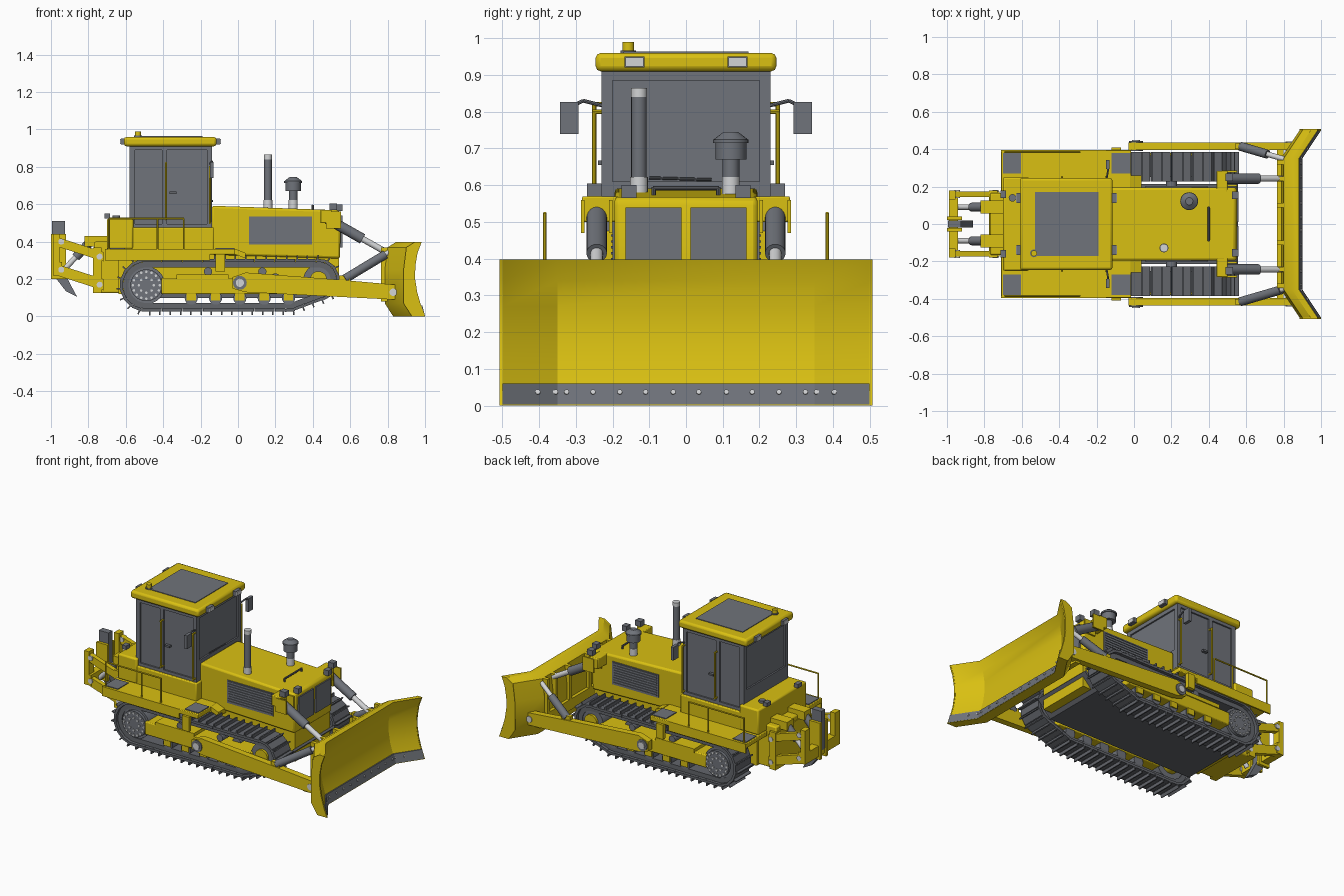
import bpy, bmesh, math
from mathutils import Vector, Matrix


def material(name, rgb):
    m = bpy.data.materials.new(name)
    m.diffuse_color = (*rgb, 1)
    return m


YEL = material("yellow paint", (0.70, 0.53, 0.006))
GREY = material("grey panel", (0.16, 0.172, 0.196))
DARK = material("track steel", (0.125, 0.132, 0.148))
SILV = material("bright steel", (0.65, 0.66, 0.67))


def finish(name, bm, mat, bevel=0):
    bmesh.ops.recalc_face_normals(bm, faces=bm.faces)
    me = bpy.data.meshes.new(name)
    bm.to_mesh(me)
    bm.free()
    me.materials.append(mat)
    ob = bpy.data.objects.new(name, me)
    bpy.context.collection.objects.link(ob)
    if bevel:
        mod = ob.modifiers.new("bevel", 'BEVEL')
        mod.width, mod.segments = bevel, 2
    return ob


def loft(name, sections, mat, bevel=0):
    """Skin a list of equal rings of points and cap both ends."""
    bm = bmesh.new()
    rings = [[bm.verts.new(p) for p in s] for s in sections]
    n = len(rings[0])
    for a, b in zip(rings, rings[1:]):
        for i in range(n):
            bm.faces.new((a[i], a[(i + 1) % n], b[(i + 1) % n], b[i]))
    bm.faces.new(rings[0])
    bm.faces.new(rings[-1])
    return finish(name, bm, mat, bevel)


def prism(name, pts, y0, y1, mat, bevel=0):
    return loft(name, [[(x, y, z) for x, z in pts] for y in (y0, y1)], mat, bevel)


def box(name, x0, x1, y0, y1, z0, z1, mat, bevel=0):
    return prism(name, [(x0, z0), (x1, z0), (x1, z1), (x0, z1)], y0, y1, mat, bevel)


def rod(name, p, q, r, mat, r2=None, seg=20):
    p, q = Vector(p), Vector(q)
    rot = (q - p).to_track_quat('Z', 'Y').to_matrix().to_4x4()
    bm = bmesh.new()
    bmesh.ops.create_cone(bm, cap_ends=True, segments=seg, radius1=r, radius2=r if r2 is None else r2,
                          depth=(q - p).length, matrix=Matrix.Translation((p + q) / 2) @ rot)
    return finish(name, bm, mat)


def ram(name, p, q, r, split, body=GREY):
    """Hydraulic ram: thick barrel, then bright rod."""
    m = Vector(p).lerp(Vector(q), split)
    rod(name + "_barrel", p, m, r, body)
    rod(name + "_rod", m, q, r * 0.6, SILV)


def hull(circles):
    pts = sorted({(round(x + r * math.cos(a * math.pi / 32), 5), round(z + r * math.sin(a * math.pi / 32), 5))
                  for x, z, r in circles for a in range(64)})
    out = []
    for seq in (pts, pts[::-1]):
        h = []
        for p in seq:
            while len(h) > 1 and ((h[-1][0] - h[-2][0]) * (p[1] - h[-2][1])
                                  - (h[-1][1] - h[-2][1]) * (p[0] - h[-2][0])) <= 0:
                h.pop()
            h.append(p)
        out += h[:-1]
    return [Vector(p) for p in out]


def resample(loop, n):
    segs = list(zip(loop, loop[1:] + loop[:1]))
    step = sum((b - a).length for a, b in segs) / n
    out, pos, k = [], 0.0, 0
    for a, b in segs:
        d = (b - a).length
        while k < n and k * step < pos + d:
            out.append(a.lerp(b, (k * step - pos) / d))
            k += 1
        pos += d
    return out


# Track path, shared by both sides
N = 144
path = resample(hull([(-0.49, 0.167, 0.14), (0.43, 0.197, 0.11), (0.28, 0.077, 0.05)]), N)
tan = [(path[(i + 1) % N] - path[i - 1]).normalized() for i in range(N)]
nor = [Vector((t.y, -t.x)) for t in tan]

for s in (-1, 1):
    # Track chain, shoes and grousers
    bm = bmesh.new()
    rings = []
    for p, n in zip(path, nor):
        ins, out = p - n * 0.045, p - n * 0.015
        rings.append([bm.verts.new((v.x, s * y, v.y)) for v, y in
                      ((out, 0.25), (out, 0.365), (ins, 0.365), (ins, 0.25))])
    for i in range(N):
        a, b = rings[i], rings[(i + 1) % N]
        for j in range(4):
            bm.faces.new((a[j], a[(j + 1) % 4], b[(j + 1) % 4], b[j]))
    finish("track_chain", bm, DARK)
    bm = bmesh.new()
    for i in range(0, N, 3):
        p, t, n = path[i], tan[i], nor[i]
        for u0, u1, h0, h1 in ((-0.027, 0.027, -0.016, 0), (0.014, 0.022, -0.004, 0.02)):
            vs = [[bm.verts.new((c.x, s * y, c.y)) for c in
                   (p + t * u0 + n * h0, p + t * u1 + n * h0, p + t * u1 + n * h1, p + t * u0 + n * h1)]
                  for y in (0.227, 0.385)]
            bm.faces.new(vs[0])
            bm.faces.new(vs[1])
            for j in range(4):
                k = (j + 1) % 4
                bm.faces.new((vs[0][j], vs[0][k], vs[1][k], vs[1][j]))
    finish("track_shoes", bm, DARK)

    # Sprocket, idler, rollers and track frame
    rod("sprocket", (-0.49, s * 0.26, 0.167), (-0.49, s * 0.36, 0.167), 0.1, GREY, seg=32)
    rod("sprocket_hub", (-0.49, s * 0.36, 0.167), (-0.49, s * 0.378, 0.167), 0.085, GREY, seg=32)
    for count, rad in ((16, 0.072), (8, 0.04)):
        for i in range(count):
            a = math.tau * i / count
            x, z = -0.49 + rad * math.cos(a), 0.167 + rad * math.sin(a)
            rod("sprocket_bolt", (x, s * 0.376, z), (x, s * 0.384, z), 0.007, SILV, seg=8)
    rod("idler", (0.43, s * 0.26, 0.197), (0.43, s * 0.36, 0.197), 0.08, GREY, seg=32)
    rod("idler_hub", (0.43, s * 0.36, 0.197), (0.43, s * 0.375, 0.197), 0.045, YEL)
    for x in (-0.25, -0.12, 0.01, 0.14, 0.27):
        rod("roller", (x, s * 0.255, 0.098), (x, s * 0.37, 0.098), 0.035, GREY)
        box("roller_guard", x - 0.025, x + 0.025, s * 0.355, s * 0.378, 0.085, 0.13, YEL)
    for x in (-0.16, 0.13):
        rod("carrier_roller", (x, s * 0.25, 0.24), (x, s * 0.375, 0.24), 0.022, GREY)
    box("track_frame", -0.41, 0.36, s * 0.25, s * 0.38, 0.12, 0.205, YEL, 0.006)
    box("frame_cap", -0.33, -0.05, s * 0.27, s * 0.386, 0.2, 0.225, YEL)
    rod("axle", (0.2, 0, 0.2), (0.2, s * 0.3, 0.2), 0.03, GREY)
    rod("rear_axle", (-0.49, 0, 0.167), (-0.49, s * 0.3, 0.167), 0.06, YEL)

    # Push arm with pivot
    prism("push_arm", [(-0.03, 0.15), (0.04, 0.13), (0.84, 0.09), (0.84, 0.17), (0.5, 0.2), (0.04, 0.235), (-0.03, 0.21)],
          s * 0.395, s * 0.437, YEL)
    rod("arm_pivot", (0.01, s * 0.39, 0.18), (0.01, s * 0.443, 0.18), 0.037, GREY)
    rod("pivot_cap", (0.01, s * 0.443, 0.18), (0.01, s * 0.449, 0.18), 0.022, SILV)
    rod("arm_pin", (0.83, s * 0.39, 0.13), (0.83, s * 0.442, 0.13), 0.02, SILV)
    ram("tilt_ram" if s > 0 else "brace", (0.57, s * 0.415, 0.2), (0.81, s * 0.345, 0.345), 0.024,
        0.6 if s > 0 else 0.9)
    box("brace_lug", 0.54, 0.6, s * 0.4, s * 0.43, 0.17, 0.22, YEL)

    # Blade lift ram and bracket
    ram("lift_ram", (0.48, s * 0.243, 0.52), (0.79, s * 0.243, 0.345), 0.028, 0.6)
    box("lift_bracket", 0.44, 0.5, s * 0.17, s * 0.283, 0.5, 0.57, YEL, 0.005)
    for y in (0.2, 0.276):
        box("lift_cheek", 0.47, 0.55, s * y, s * (y + 0.01), 0.47, 0.56, YEL)
    box("bracket_lamp", 0.49, 0.53, s * 0.23, s * 0.27, 0.57, 0.605, GREY)
    box("hood_lamp", 0.525, 0.56, s * 0.135, s * 0.175, 0.565, 0.6, GREY)

    # Fender, step plates and hand rails
    box("fender", -0.71, -0.015, s * 0.17, s * 0.395, 0.332, 0.362, YEL, 0.004)
    box("fender_skirt", -0.71, -0.15, s * 0.386, s * 0.396, 0.3, 0.362, YEL)
    prism("fender_nose", [(-0.015, 0.332), (0.04, 0.31), (0.04, 0.34), (-0.015, 0.362)], s * 0.17, s * 0.26, YEL)
    box("front_step", -0.12, -0.02, s * 0.27, s * 0.38, 0.362, 0.367, GREY)
    box("rear_step", -0.7, -0.605, s * 0.27, s * 0.38, 0.362, 0.367, GREY)
    box("step_hanger", -0.12, -0.07, s * 0.386, s * 0.41, 0.24, 0.335, YEL)
    for x in (-0.69, -0.43, -0.29):
        rod("rail_post", (x, s * 0.384, 0.35), (x, s * 0.384, 0.525), 0.005, YEL, seg=8)
    rod("hand_rail", (-0.69, s * 0.384, 0.523), (-0.29, s * 0.384, 0.523), 0.005, YEL, seg=8)

    # Cab side: door frames, grab bars, mirror and roof lamps
    for x0, x1 in ((-0.58, -0.55), (-0.405, -0.38), (-0.165, -0.14)):
        box("cab_post", x0, x1, s * 0.2, s * 0.23, 0.475, 0.91, GREY)
    for z0, z1 in ((0.475, 0.495), (0.89, 0.91)):
        box("cab_sill", -0.58, -0.14, s * 0.2, s * 0.23, z0, z1, GREY)
    for x, z0, z1 in ((-0.15, 0.5, 0.8), (-0.385, 0.52, 0.82)):
        rod("grab_bar", (x, s * 0.25, z0), (x, s * 0.25, z1), 0.006, YEL, seg=8)
        for z in (z0, z1):
            rod("grab_end", (x, s * 0.22, z), (x, s * 0.255, z), 0.006, YEL, seg=8)
    box("door_handle", -0.365, -0.33, s * 0.22, s * 0.24, 0.655, 0.667, DARK)
    rod("mirror_arm", (-0.15, s * 0.22, 0.815), (-0.14, s * 0.28, 0.83), 0.005, GREY, seg=8)
    rod("mirror_arm_end", (-0.14, s * 0.28, 0.83), (-0.14, s * 0.31, 0.815), 0.005, GREY, seg=8)
    box("mirror", -0.15, -0.13, s * 0.293, s * 0.343, 0.74, 0.827, GREY)
    for x, d in ((-0.11, 1), (-0.61, -1)):
        box("roof_lamp", x - 0.015, x + 0.015, s * 0.113, s * 0.167, 0.92, 0.951, GREY)
        box("lamp_lens", x + d * 0.015, x + d * 0.02, s * 0.116, s * 0.164, 0.923, 0.948, SILV)
    box("tank_lamp", -0.715, -0.685, s * 0.14, s * 0.18, 0.525, 0.55, GREY)

    # Hood grilles with louvres
    box("side_grille", 0.06, 0.395, s * 0.19, s * 0.2, 0.385, 0.535, GREY)
    for i in range(9):
        z = 0.396 + i * 0.016
        box("side_louvre", 0.07, 0.385, s * 0.2, s * 0.204, z, z + 0.006, GREY)
    box("front_grille", 0.545, 0.558, s * 0.012, s * 0.165, 0.37, 0.54, GREY)

    # Ripper arms and rams
    for za, zb, h in ((0.4, 0.32, 0.025), (0.25, 0.17, 0.03)):
        prism("ripper_arm", [(-0.97, za - h), (-0.72, zb - h), (-0.72, zb + h), (-0.97, za + h)],
              s * 0.145, s * 0.175, YEL)
        for x, z in ((-0.945, za), (-0.74, zb)):
            rod("ripper_pin", (x, s * 0.14, z), (x, s * 0.182, z), 0.016, SILV)
    ram("ripper_ram", (-0.78, s * 0.09, 0.41), (-0.94, s * 0.09, 0.24), 0.024, 0.55)
    box("ram_lug", -0.82, -0.7, s * 0.055, s * 0.125, 0.375, 0.43, YEL)

# Chassis and belly plate
box("chassis", -0.64, 0.54, -0.18, 0.18, 0.12, 0.37, YEL)
prism("belly_plate", [(-0.6, 0.1), (0.46, 0.1), (0.555, 0.2), (0.545, 0.21), (0.45, 0.12), (-0.6, 0.12)],
      -0.215, 0.215, DARK)
box("rear_housing", -0.77, -0.6, -0.165, 0.165, 0.125, 0.4, YEL, 0.008)
box("rear_tank", -0.7, -0.56, -0.25, 0.25, 0.36, 0.525, YEL, 0.01)
rod("tank_cap", (-0.65, 0.14, 0.52), (-0.65, 0.14, 0.54), 0.02, GREY)

# Cab
box("cab_base", -0.58, -0.13, -0.245, 0.245, 0.35, 0.476, YEL, 0.006)
box("cab_glass", -0.57, -0.15, -0.22, 0.22, 0.47, 0.91, GREY)
for x0, x1 in ((-0.58, -0.565), (-0.155, -0.14)):
    box("cab_header", x0, x1, -0.205, 0.205, 0.885, 0.91, GREY)
    box("cab_footer", x0, x1, -0.205, 0.205, 0.475, 0.61, GREY)
box("roof", -0.61, -0.115, -0.246, 0.246, 0.91, 0.96, YEL, 0.014)
box("roof_hatch", -0.53, -0.19, -0.17, 0.17, 0.955, 0.964, GREY)
rod("beacon_base", (-0.535, -0.157, 0.955), (-0.535, -0.157, 0.967), 0.021, GREY)
rod("beacon", (-0.535, -0.157, 0.967), (-0.535, -0.157, 0.99), 0.016, YEL)
rod("wiper", (-0.138, 0.07, 0.615), (-0.138, -0.1, 0.62), 0.004, DARK, seg=8)

# Hood, exhaust and air cleaner
prism("hood", [(-0.14, 0.33), (0.545, 0.31), (0.55, 0.545), (0.54, 0.568), (-0.14, 0.592)], -0.195, 0.195, YEL, 0.012)
rod("hood_handle", (0.4, -0.09, 0.592), (0.4, 0.09, 0.592), 0.006, DARK, seg=8)
for y in (-0.088, 0.088):
    rod("handle_foot", (0.4, y, 0.565), (0.4, y, 0.595), 0.006, DARK, seg=8)
rod("exhaust_base", (0.16, -0.128, 0.57), (0.16, -0.128, 0.622), 0.024, SILV)
rod("exhaust", (0.16, -0.128, 0.62), (0.16, -0.128, 0.84), 0.021, GREY)
rod("exhaust_tip", (0.16, -0.128, 0.84), (0.16, -0.128, 0.865), 0.022, SILV)
rod("cleaner_base", (0.295, 0.122, 0.57), (0.295, 0.122, 0.622), 0.024, SILV)
for z0, z1, r, r2 in ((0.62, 0.68, 0.023, 0.023), (0.67, 0.715, 0.042, 0.042), (0.715, 0.725, 0.048, 0.048),
                      (0.725, 0.745, 0.046, 0.02)):
    rod("air_cleaner", (0.295, 0.122, z0), (0.295, 0.122, z1), r, GREY, r2, 24)

# Blade: curved profile swept through angled wings
front = [(1.0, 0.0), (0.978, 0.06), (0.958, 0.13), (0.947, 0.2), (0.948, 0.27), (0.96, 0.34), (0.982, 0.398)]
back = [(0.945, 0.398), (0.9, 0.37), (0.885, 0.25), (0.885, 0.07), (0.93, 0.0)]
plan = [(-0.5, 0), (-0.35, -0.1), (0.35, -0.1), (0.5, 0)]
loft("blade", [[(x + d, y, z) for x, z in front + back] for y, d in plan], YEL)
edge = [(0.99, 0.003), (1.0, 0.003), (0.985, 0.06), (0.97, 0.06)]
loft("cutting_edge", [[(x + d, y, z) for x, z in edge] for y, d in plan], GREY)
for s in (-1, 1):
    prism("blade_end", front + back, s * 0.498, s * 0.508, YEL)
    for y in (0.035, 0.11, 0.18, 0.253, 0.325, 0.355, 0.403):
        x = 0.987 - 0.1 * min(1, (0.5 - y) / 0.15)
        rod("edge_bolt", (x, s * y, 0.036), (x + 0.01, s * y, 0.038), 0.007, SILV, seg=8)
    for y in (0.1, 0.243, 0.33):
        box("blade_rib", 0.765, 0.8, s * (y - 0.012), s * (y + 0.012), 0.09, 0.37, YEL)
box("blade_beam", 0.765, 0.8, -0.42, 0.42, 0.08, 0.15, YEL)

# Ripper beam, shank and tooth
box("ripper_beam", -0.99, -0.94, -0.18, 0.18, 0.22, 0.29, YEL)
for s in (-1, 1):
    box("ripper_upright", -0.99, -0.955, s * 0.13, s * 0.18, 0.22, 0.44, YEL)
    box("shank_guide", -1.0, -0.92, s * 0.022, s * 0.04, 0.2, 0.44, YEL)
box("ripper_plate", -0.775, -0.73, -0.18, 0.18, 0.125, 0.37, YEL)
prism("ripper_shank", [(-0.995, 0.51), (-0.925, 0.51), (-0.925, 0.23), (-0.895, 0.17), (-0.86, 0.105), (-0.92, 0.135),
                       (-0.97, 0.2), (-0.995, 0.26)], -0.02, 0.02, GREY)

# Smooth round parts, keep hard edges
bpy.ops.object.select_all(action='SELECT')
bpy.context.view_layer.objects.active = bpy.data.objects["blade"]
bpy.ops.object.shade_smooth_by_angle(angle=math.radians(32))
